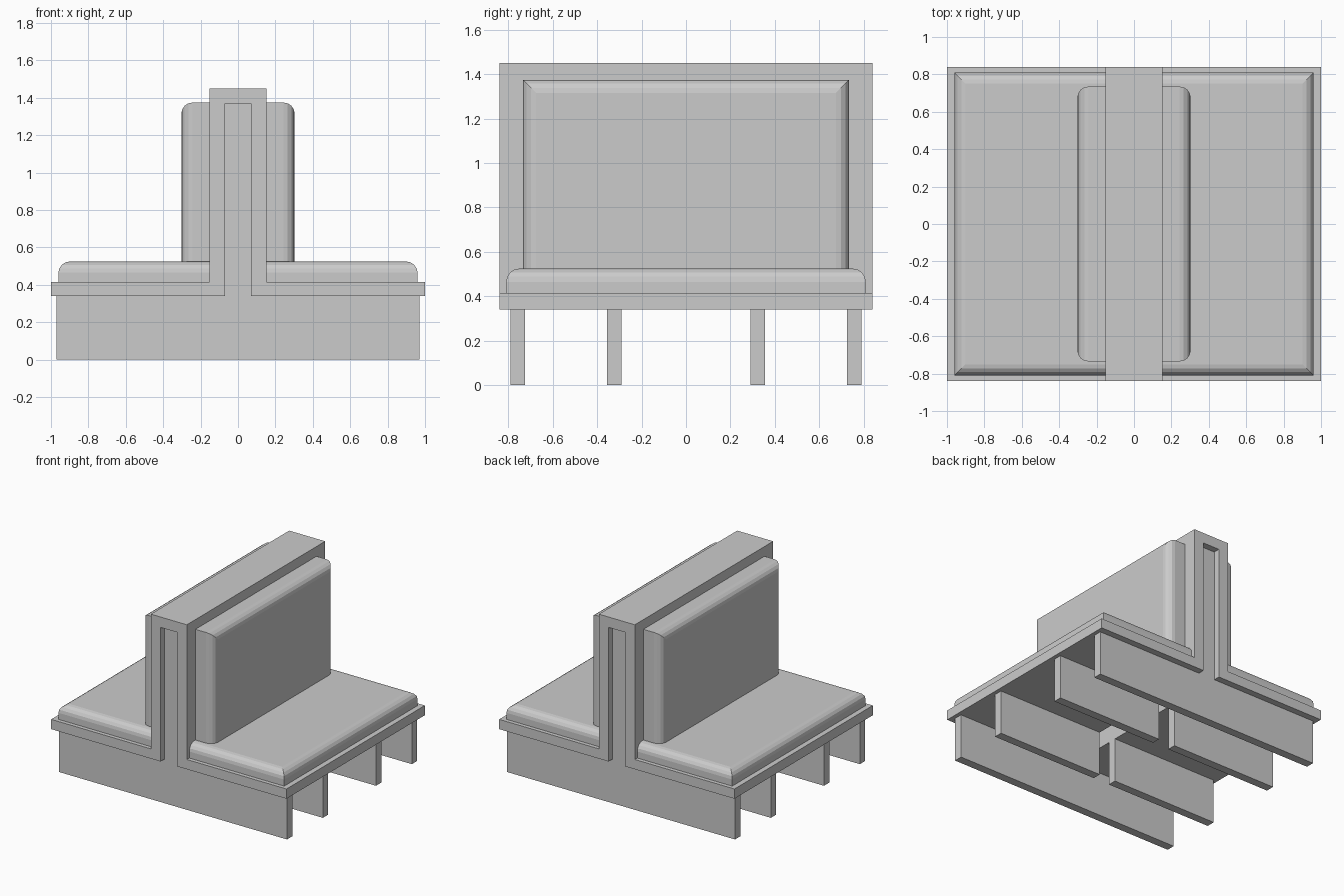
import bpy, bmesh
from mathutils import Vector

if "Cube" in bpy.data.objects:
    bpy.data.objects.remove(bpy.data.objects["Cube"])


def finish(name, bm, mirror=(False, False)):
    bmesh.ops.recalc_face_normals(bm, faces=bm.faces)
    mesh = bpy.data.meshes.new(name)
    bm.to_mesh(mesh)
    bm.free()
    ob = bpy.data.objects.new(name, mesh)
    bpy.context.collection.objects.link(ob)
    if any(mirror):
        mod = ob.modifiers.new("mirror", 'MIRROR')
        mod.use_axis = (mirror[0], mirror[1], False)
        mod.use_mirror_merge = False
    return ob


def extrude_profile(name, half, y0, y1, mirror=(False, False)):
    """Extrude a left-right symmetric x-z outline from y0 to y1."""
    outline = half + [(-x, z) for x, z in reversed(half)]
    bm = bmesh.new()
    face = bm.faces.new([bm.verts.new((x, y0, z)) for x, z in outline])
    ext = bmesh.ops.extrude_face_region(bm, geom=[face])
    moved = [v for v in ext["geom"] if isinstance(v, bmesh.types.BMVert)]
    bmesh.ops.translate(bm, verts=moved, vec=(0, y1 - y0, 0))
    return finish(name, bm, mirror)


def box(lo, hi):
    bm = bmesh.new()
    bmesh.ops.create_cube(bm, size=1)
    for v in bm.verts:
        v.co = Vector([hi[i] if v.co[i] > 0 else lo[i] for i in range(3)])
    return bm


def cushion(name, lo, hi, axis, skip_axis, skip_value):
    """Round the edges of the exposed face, except the one that butts up."""
    bm = box(lo, hi)
    edges = [e for e in bm.edges
             if all(abs(v.co[axis] - hi[axis]) < 1e-4 for v in e.verts)
             and not all(abs(v.co[skip_axis] - skip_value) < 1e-4 for v in e.verts)]
    bmesh.ops.bevel(bm, geom=edges, offset=0.06, offset_type='OFFSET',
                    segments=4, profile=0.5, affect='EDGES')
    return finish(name, bm, (True, False))


# Folded shell: two seat boards and the hollow backrest
extrude_profile("bench_frame", [
    (0.07, 1.37), (0.07, 0.34), (1.0, 0.34), (1.0, 0.415),
    (0.153, 0.415), (0.153, 1.45)], -0.84, 0.84)

# Recessed T-shaped end panels: long leg board plus filler in the back slot
extrude_profile("end_panel", [
    (0.97, 0.0), (0.97, 0.34), (0.07, 0.34), (0.07, 1.37)],
    -0.79, -0.725, (False, True))

# Shorter inner support boards, split at the middle
finish("inner_support", box((0.07, -0.355, 0.0), (0.97, -0.29, 0.34)), (True, True))

# Padding on both sides
cushion("seat_cushion", (0.153, -0.81, 0.415), (0.96, 0.81, 0.525), 2, 0, 0.153)
cushion("back_cushion", (0.153, -0.735, 0.525), (0.303, 0.735, 1.375), 0, 2, 0.525)
